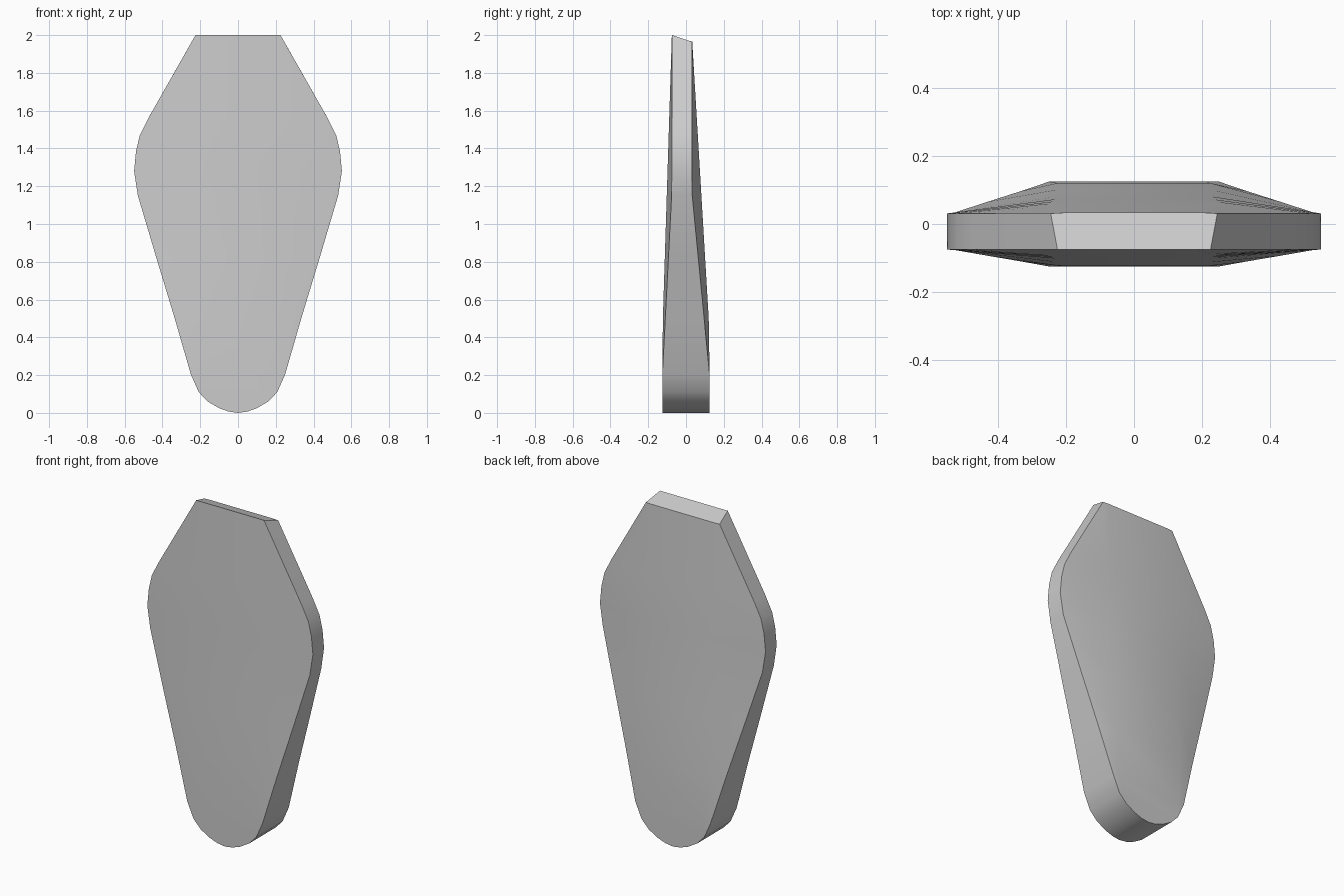
import bpy, bmesh

cube = bpy.data.objects.get("Cube")
if cube:
    bpy.data.objects.remove(cube, do_unlink=True)

# Half outline from the flat top down to the rounded tip: (half width, height)
OUTLINE = [(0.225, 2.0), (0.475, 1.56), (0.52, 1.47), (0.54, 1.385), (0.55, 1.28),
           (0.53, 1.15), (0.432, 0.82), (0.335, 0.5), (0.25, 0.205), (0.208, 0.11),
           (0.16, 0.06), (0.1, 0.025), (0.05, 0.007), (0, 0)]
THICK = 0.125   # half depth at the tip


def ramp(z, low, high, y_top):
    """Depth going from the tip thickness at low to y_top at high."""
    t = min(1, max(0, (z - low) / (high - low)))
    return THICK + (y_top - THICK) * t


def half_ring(w, z, y_top, side):
    """Rim, crown, crown, rim points of one face at one height."""
    crown = min(0.225, w * 0.85)
    y_rim = side * ramp(z, 0.2, 1.17, y_top)
    y_crown = side * ramp(z, 0.42, 2.0, y_top)
    return [(-w, y_rim, z), (-crown, y_crown, z), (crown, y_crown, z), (w, y_rim, z)]


# Tapered slab lofted from rings; the back of the top edge is cut lower
bm = bmesh.new()
rings = []
for i, (w, z) in enumerate(OUTLINE):
    front = half_ring(w, z, 0.075, -1)
    back = half_ring(w + 0.02, z - 0.035, 0.031, 1) if i == 0 else half_ring(w, z, 0.031, 1)
    rings.append([bm.verts.new(p) for p in front + back[::-1]])
for a, b in zip(rings, rings[1:]):
    for k in range(len(a)):
        n = (k + 1) % len(a)
        bm.faces.new((a[k], a[n], b[n], b[k]))
bm.faces.new(rings[0])
bmesh.ops.remove_doubles(bm, verts=bm.verts, dist=0.0005)
bmesh.ops.recalc_face_normals(bm, faces=bm.faces)
mesh = bpy.data.meshes.new("tapered_panel")
bm.to_mesh(mesh)
bm.free()

panel = bpy.data.objects.new("tapered_panel", mesh)
bpy.context.collection.objects.link(panel)

# Plain grey material
grey = bpy.data.materials.new("plain grey")
grey.use_nodes = True
colour = (0.6, 0.6, 0.6, 1)
grey.diffuse_color = colour
grey.node_tree.nodes["Principled BSDF"].inputs["Base Color"].default_value = colour
mesh.materials.append(grey)

bpy.ops.object.select_all(action="DESELECT")
panel.select_set(True)
bpy.context.view_layer.objects.active = panel
bpy.ops.object.shade_smooth_by_angle()
